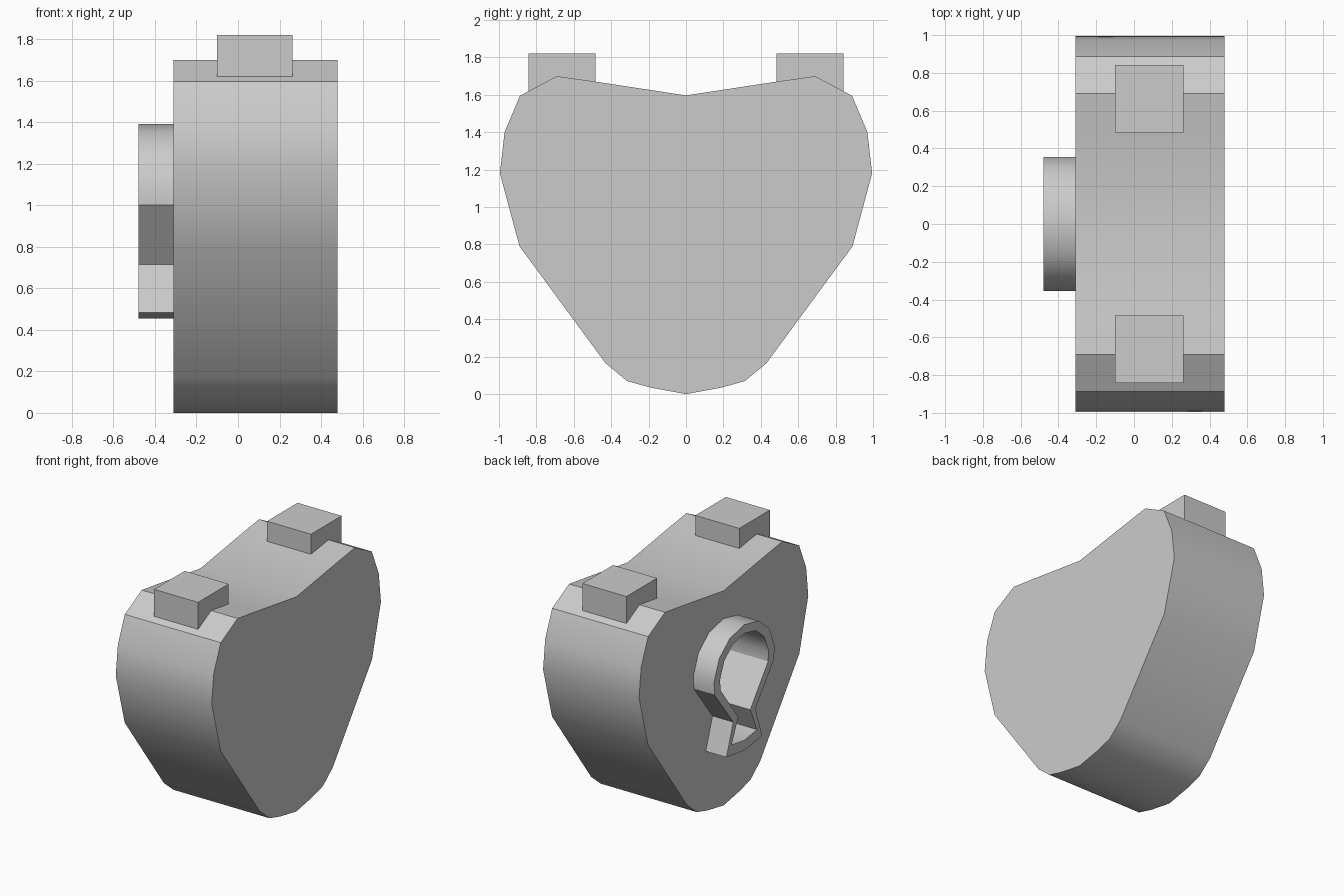
import bpy, bmesh, math

if "Cube" in bpy.data.objects:
    bpy.data.objects.remove(bpy.data.objects["Cube"])


def mirrored(half):
    """Closed (y, z) outline from a half profile running bottom to top at y >= 0."""
    return half + [(-y, z) for y, z in reversed(half) if y > 0]


def prism(name, outline, x0, x1):
    """Extrude a (y, z) outline along x."""
    bm = bmesh.new()
    face = bm.faces.new([bm.verts.new((x0, y, z)) for y, z in outline])
    ext = bmesh.ops.extrude_face_region(bm, geom=[face])
    moved = [v for v in ext["geom"] if isinstance(v, bmesh.types.BMVert)]
    bmesh.ops.translate(bm, verts=moved, vec=(x1 - x0, 0, 0))
    bmesh.ops.recalc_face_normals(bm, faces=bm.faces)
    mesh = bpy.data.meshes.new(name)
    bm.to_mesh(mesh)
    bm.free()
    obj = bpy.data.objects.new(name, mesh)
    bpy.context.collection.objects.link(obj)
    return obj


def activate(obj):
    bpy.ops.object.select_all(action='DESELECT')
    obj.select_set(True)
    bpy.context.view_layer.objects.active = obj


# Half profiles
heart = [(0, 0), (0.19, 0.035), (0.315, 0.07), (0.43, 0.165), (0.89, 0.79),
         (0.995, 1.18), (0.97, 1.4), (0.888, 1.595), (0.69, 1.7),
         (0.48, 1.67), (0, 1.597)]
rim = [(0, 0.455), (0.21, 0.483), (0.13, 0.715), (0.35, 1.0), (0.355, 1.1),
       (0.295, 1.25), (0.17, 1.353), (0, 1.39)]
hole = [(0, 0.53), (0.15, 0.552), (0.07, 0.73), (0.28, 1.01), (0.285, 1.09),
        (0.235, 1.21), (0.135, 1.295), (0, 1.325)]

# Heart body and raised keyhole surround
body = prism("heart_body", mirrored(heart), -0.31, 0.48)
surround = prism("keyhole_rim", mirrored(rim), -0.48, -0.31)

# Keyhole pocket cut through the surround and into the body
cutter = prism("keyhole_cutter", mirrored(hole), -0.6, 0.15)
cutter.hide_render = True
for obj in (body, surround):
    mod = obj.modifiers.new("keyhole", 'BOOLEAN')
    mod.operation = 'DIFFERENCE'
    mod.solver = 'EXACT'
    mod.object = cutter
    activate(obj)
    bpy.ops.object.modifier_apply(modifier=mod.name)
    bpy.ops.object.shade_smooth_by_angle(angle=math.radians(30))
bpy.data.objects.remove(cutter)

# Square shackle stubs on the two lobes
for side, label in ((-1, "front"), (1, "back")):
    a, b = sorted((side * 0.484, side * 0.843))
    prism(f"{label}_shackle_stub", [(a, 1.55), (b, 1.55), (b, 1.82), (a, 1.82)],
          -0.1, 0.262)
